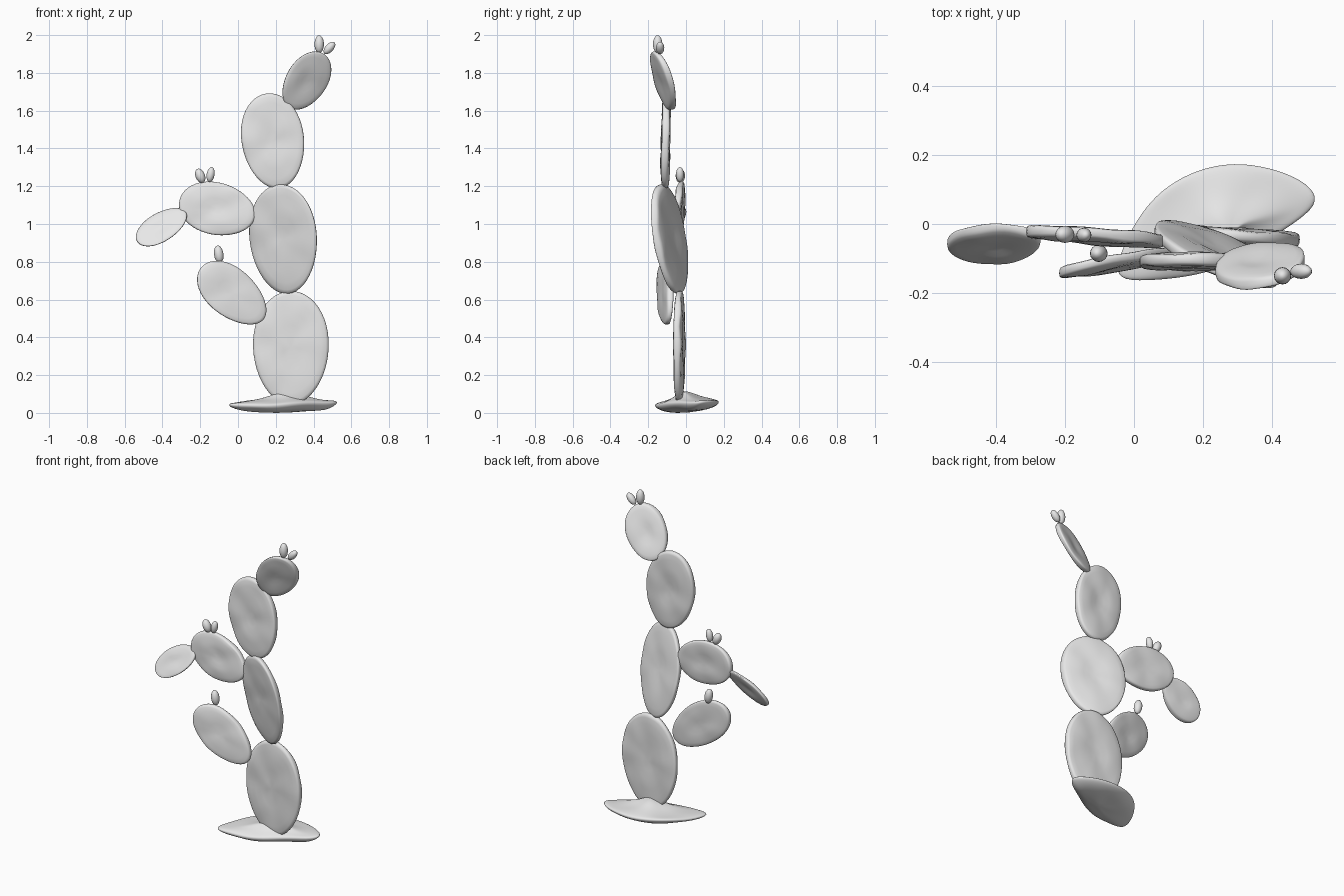
import bpy, bmesh, math
from mathutils import Vector, Matrix, noise

cube = bpy.data.objects.get("Cube")
if cube:
    bpy.data.objects.remove(cube, do_unlink=True)

grey = bpy.data.materials.new("light grey")
grey.use_nodes = True
grey.diffuse_color = (0.8, 0.8, 0.8, 1)
grey.node_tree.nodes["Principled BSDF"].inputs["Base Color"].default_value = grey.diffuse_color


def finish(name, bm):
    """Turn a bmesh into a smooth, coloured object."""
    bmesh.ops.recalc_face_normals(bm, faces=bm.faces)
    mesh = bpy.data.meshes.new(name)
    bm.to_mesh(mesh)
    bm.free()
    mesh.materials.append(grey)
    mesh.shade_smooth()
    obj = bpy.data.objects.new(name, mesh)
    bpy.context.collection.objects.link(obj)
    return obj


def loft(bm, rings, start, end):
    """Skin closed rings of points and close both ends with a fan."""
    loops = [[bm.verts.new(p) for p in ring] for ring in rings]
    count = len(loops[0])
    for a, b in zip(loops, loops[1:]):
        for i in range(count):
            j = (i + 1) % count
            bm.faces.new((a[i], a[j], b[j], b[i]))
    for loop, tip in ((loops[0], start), (loops[-1], end)):
        centre = bm.verts.new(tip)
        for i in range(count):
            bm.faces.new((loop[i], loop[(i + 1) % count], centre))


# Half of a pad's cross-section: radius fraction, thickness fraction
PROFILE = [(0.2, 0.78), (0.4, 0.95), (0.6, 1), (0.8, 0.9), (0.93, 0.78),
           (0.98, 0.6), (0.995, 0.35), (1, 0)]
SEGMENTS = 48


def pad(name, centre, long, short, lean, yaw_slope, tilt_slope, egg=0.06, half=0.024):
    """Flat oval pad: lean turns it in the front plane, slopes slant it in depth."""
    turn = math.radians(lean)
    thick = half * math.sqrt(1 + yaw_slope ** 2 + tilt_slope ** 2)

    def place(u, v, depth):
        x = u * math.cos(turn) + v * math.sin(turn)
        z = v * math.cos(turn) - u * math.sin(turn)
        dent = noise.noise(Vector((x, depth * 5, z)) * 9 + Vector(centre)) * 0.006
        y = depth + yaw_slope * x + tilt_slope * z + dent
        return Vector(centre) + Vector((x, y, z))

    sections = [(r, -t) for r, t in PROFILE] + [(r, t) for r, t in PROFILE[-2::-1]]
    rings = []
    for r, t in sections:
        ring = []
        for i in range(SEGMENTS):
            a = math.tau * i / SEGMENTS
            width = short * (1 + egg * math.sin(a))
            ring.append(place(r * width * math.cos(a), r * long * math.sin(a), t * thick))
        rings.append(ring)
    bm = bmesh.new()
    loft(bm, rings, place(0, 0, -thick * 0.7), place(0, 0, thick * 0.7))
    finish(name, bm)


def fruit(name, centre, lean, long=0.047, wide=0.025):
    bm = bmesh.new()
    matrix = (Matrix.Translation(centre) @ Matrix.Rotation(math.radians(lean), 4, 'Y')
              @ Matrix.Diagonal((wide, wide, long, 1)))
    bmesh.ops.create_uvsphere(bm, u_segments=16, v_segments=10, radius=1, matrix=matrix)
    finish(name, bm)


# Main stem of stacked pads
pad("base_pad", (0.28, -0.035, 0.345), 0.3, 0.2, 0, -0.06, 0)
pad("middle_pad", (0.24, -0.085, 0.92), 0.29, 0.178, -5, -0.4, -0.17)
pad("upper_pad", (0.185, -0.108, 1.44), 0.253, 0.165, -8, 0, 0.02)
pad("top_pad", (0.362, -0.12, 1.758), 0.17, 0.108, 33, 0.3, -0.38, half=0.02)

# Side arms
pad("side_pad", (-0.11, -0.035, 1.08), 0.205, 0.138, -77, -0.06, 0.05, half=0.021)
pad("outer_side_pad", (-0.405, -0.055, 0.985), 0.151, 0.076, -121, -0.2, 0.57, half=0.016)
pad("lower_side_pad", (-0.03, -0.11, 0.632), 0.215, 0.126, -50, 0.2, 0.08, 0.1, half=0.02)

# Fruits on the pad tips
fruit("top_fruit_upright", (0.43, -0.15, 1.952), 0)
fruit("top_fruit_leaning", (0.484, -0.137, 1.932), 42, 0.04, 0.022)
fruit("side_fruit_right", (-0.2, -0.03, 1.255), -22, 0.04)
fruit("side_fruit_left", (-0.145, -0.032, 1.262), 10, 0.04, 0.021)
fruit("lower_fruit", (-0.102, -0.085, 0.84), -8)

# Ground mound: irregular outline with a domed top and a shallow underside
OUTLINE = [(0.54, 0.08), (0.49, 0.13), (0.4, 0.165), (0.29, 0.182), (0.18, 0.16),
           (0.09, 0.11), (0.03, 0.05), (-0.02, -0.03), (-0.06, -0.13), (-0.04, -0.167),
           (0.06, -0.165), (0.18, -0.152), (0.29, -0.115), (0.4, -0.04), (0.51, 0.03)]
LAYERS = [(0.4, 0.008), (0.75, 0.014), (0.96, 0.035), (1, 0.05), (0.96, 0.06),
          (0.75, 0.068), (0.45, 0.082), (0.2, 0.105)]
middle = Vector((0.26, -0.01))
rings = []
for scale, height in LAYERS:
    ring = []
    for point in OUTLINE:
        p = middle + (Vector(point) - middle) * scale
        bump = noise.noise(Vector((p.x * 9, p.y * 9, height * 4))) * 0.014
        ring.append((p.x, p.y, max(0, height + bump + 0.06 * p.y * scale)))
    rings.append(ring)
bm = bmesh.new()
loft(bm, rings, (0.26, -0.01, 0), (0.28, -0.035, 0.118))
mound = finish("ground_mound", bm)
smooth = mound.modifiers.new("smooth", 'SUBSURF')
smooth.levels = smooth.render_levels = 2
